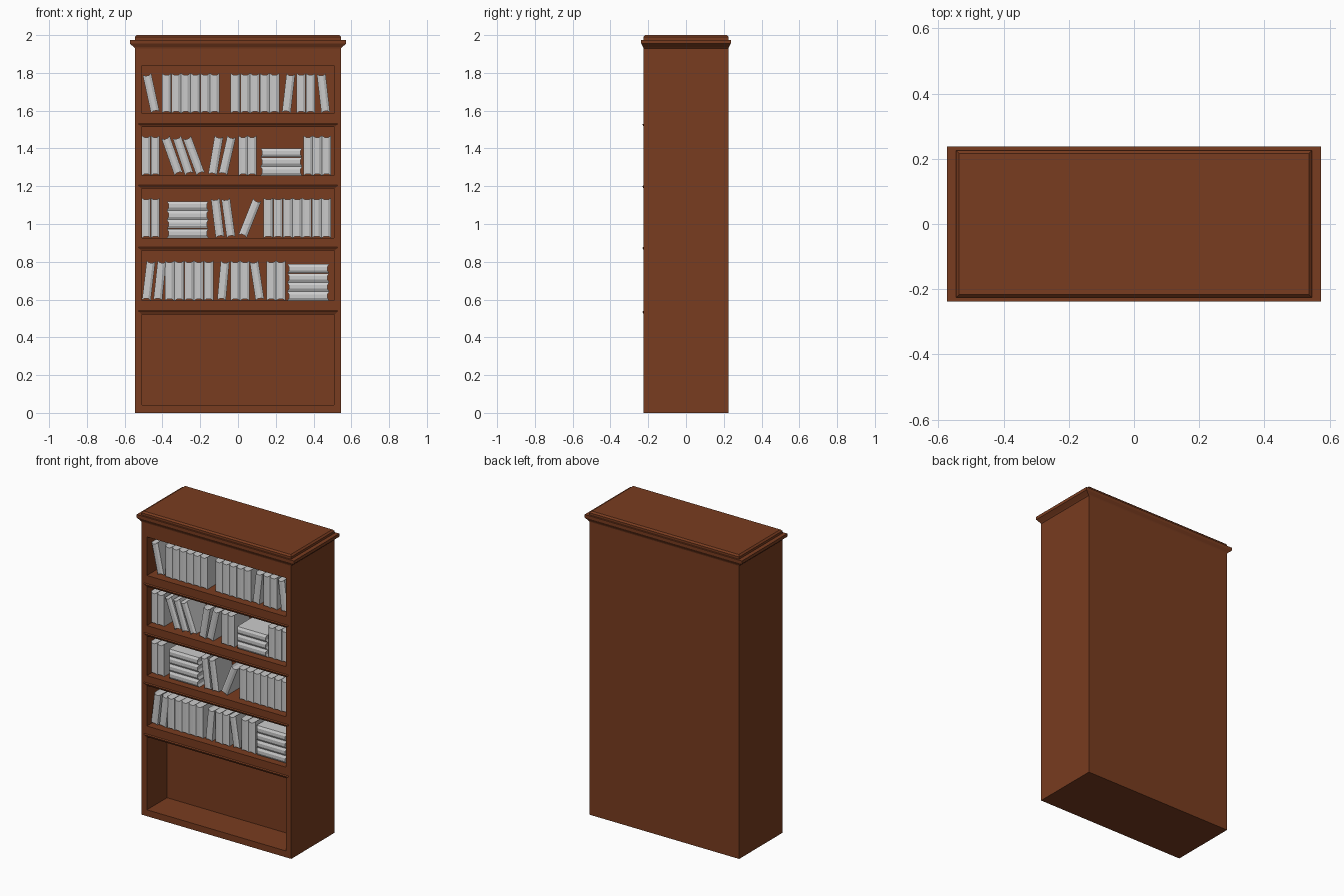
import bpy, bmesh, math
from mathutils import Matrix

if "Cube" in bpy.data.objects:
    bpy.data.objects.remove(bpy.data.objects["Cube"])

wood = bpy.data.materials.new("brown_wood")
wood.diffuse_color = (0.19, 0.045, 0.014, 1)
wood.use_nodes = True
wood.node_tree.nodes["Principled BSDF"].inputs["Base Color"].default_value = wood.diffuse_color


def finish(bm, name, mat=None):
    bmesh.ops.recalc_face_normals(bm, faces=bm.faces)
    me = bpy.data.meshes.new(name)
    bm.to_mesh(me)
    bm.free()
    ob = bpy.data.objects.new(name, me)
    bpy.context.collection.objects.link(ob)
    if mat:
        me.materials.append(mat)
    return ob


def add_box(bm, x0, x1, y0, y1, z0, z1):
    m = Matrix.Translation(((x0 + x1) / 2, (y0 + y1) / 2, (z0 + z1) / 2))
    bmesh.ops.create_cube(bm, size=1, matrix=m @ Matrix.Diagonal((x1 - x0, y1 - y0, z1 - z0, 1)))


def loft(bm, rings):
    """Join stacked vertex rings and close both ends."""
    vs = [[bm.verts.new(p) for p in r] for r in rings]
    n = len(vs[0])
    for a, b in zip(vs, vs[1:]):
        for i in range(n):
            bm.faces.new((a[i], a[(i + 1) % n], b[(i + 1) % n], b[i]))
    bm.faces.new(vs[0])
    bm.faces.new(vs[-1])


# Compartments (floor, ceiling), bottom to top
bays = [(0.042, 0.522), (0.594, 0.86), (0.926, 1.187), (1.256, 1.513), (1.586, 1.84)]

# Carcass with five recesses cut into the front
bm = bmesh.new()
add_box(bm, -0.545, 0.545, -0.224, 0.225, 0, 1.935)
carcass = finish(bm, "bookcase_carcass", wood)
bm = bmesh.new()
for lo, hi in bays:
    add_box(bm, -0.507, 0.507, -0.4, -0.015, lo, hi)
cutter = finish(bm, "recess_cutter")
cutter.hide_render = True
mod = carcass.modifiers.new("recesses", 'BOOLEAN')
mod.object, mod.operation, mod.solver = cutter, 'DIFFERENCE', 'EXACT'
bpy.context.view_layer.objects.active = carcass
bpy.ops.object.modifier_apply(modifier=mod.name)
bpy.data.objects.remove(cutter)

# Cornice: stepped profile of (half width, half depth, height)
profile = [(0.545, 0.225, 1.93), (0.552, 0.227, 1.937), (0.573, 0.237, 1.955), (0.573, 0.237, 1.975),
           (0.546, 0.226, 1.975), (0.546, 0.226, 1.99), (0.536, 0.216, 2.0)]
bm = bmesh.new()
loft(bm, [[(-x, -y, z), (x, -y, z), (x, y, z), (-x, y, z)] for x, y, z in profile])
finish(bm, "cornice", wood)

# Slanted moulding under each shelf edge
for i, (lo, hi) in enumerate(bays[:-1]):
    bm = bmesh.new()
    loft(bm, [[(-x, y, z), (x, y, z), (x, -0.215, z), (-x, -0.215, z)]
              for x, y, z in ((0.512, -0.224, hi), (0.526, -0.231, hi + 0.014), (0.526, -0.224, hi + 0.019))])
    finish(bm, f"shelf_moulding_{i + 1}", wood)


H, DEPTH, FRONT = 0.212, 0.16, -0.178


def add_book(bm, w, h, matrix):
    """Book standing on its base centre: raised cover edges, sunken pages, rounded spine."""
    d = 0.009
    section = [(-w / 2, 0), (-w * 0.2, d), (w * 0.2, d), (w / 2, 0),
               (w / 2, h), (w * 0.2, h - d), (-w * 0.2, h - d), (-w / 2, h)]
    tmp = bmesh.new()
    front = [tmp.verts.new((x, FRONT - (0.008 if abs(x) < w * 0.3 else 0), z)) for x, z in section]
    back = [tmp.verts.new((x, FRONT + DEPTH, z)) for x, z in section]
    for i in range(8):
        j = (i + 1) % 8
        tmp.faces.new((front[i], front[j], back[j], back[i]))
    for s in (front, back):
        for i in range(3):
            tmp.faces.new((s[i], s[i + 1], s[6 - i], s[7 - i]))
    tmp.transform(matrix)
    me = bpy.data.meshes.new("tmp")
    tmp.to_mesh(me)
    tmp.free()
    bm.from_mesh(me)
    bpy.data.meshes.remove(me)


def upright(bm, z, x0, x1, n):
    w = (x1 - x0) / n
    for i in range(n):
        add_book(bm, w * 0.98, H, Matrix.Translation((x0 + w * (i + 0.5), 0, z)))


def leaning(bm, z, xb, xt):
    a, w = math.asin((xt - xb) / H), 0.046
    add_book(bm, w, H - 0.004, Matrix.Translation((xb, 0, z + w / 2 * abs(math.sin(a)))) @ Matrix.Rotation(a, 4, 'Y'))


def stack(bm, z, x0, x1, n):
    t = 0.0485
    for i in range(n):
        add_book(bm, t * 0.98, x1 - x0,
                 Matrix.Translation((x0, 0, z + t * (i + 0.5))) @ Matrix.Rotation(math.pi / 2, 4, 'Y'))


# Book rows, bottom to top: kind, start/base x, end/top x, count
U, L, S = upright, leaning, stack
rows = [
    [(L, -0.485, -0.46), (L, -0.425, -0.402), (U, -0.388, -0.13, 5), (L, -0.087, -0.068),
     (U, -0.04, 0.062, 2), (L, 0.116, 0.084), (U, 0.15, 0.251, 2), (S, 0.261, 0.483, 4)],
    [(U, -0.509, -0.414, 2), (S, -0.377, -0.156, 4), (L, -0.095, -0.121), (L, -0.037, -0.066),
     (L, 0.024, 0.103), (U, 0.135, 0.493, 7)],
    [(U, -0.509, -0.414, 2), (L, -0.314, -0.385), (L, -0.258, -0.325), (L, -0.198, -0.272),
     (L, -0.135, -0.1), (L, -0.08, -0.033), (U, 0.003, 0.098, 2), (S, 0.119, 0.34, 3), (U, 0.346, 0.493, 3)],
    [(L, -0.438, -0.483), (U, -0.404, -0.098, 6), (U, -0.04, 0.219, 5), (L, 0.256, 0.28),
     (U, 0.309, 0.409, 2), (L, 0.464, 0.44)],
]
for i, row in enumerate(rows):
    bm = bmesh.new()
    for kind, *args in row:
        kind(bm, bays[i + 1][0], *args)
    finish(bm, f"book_row_{i + 1}")
